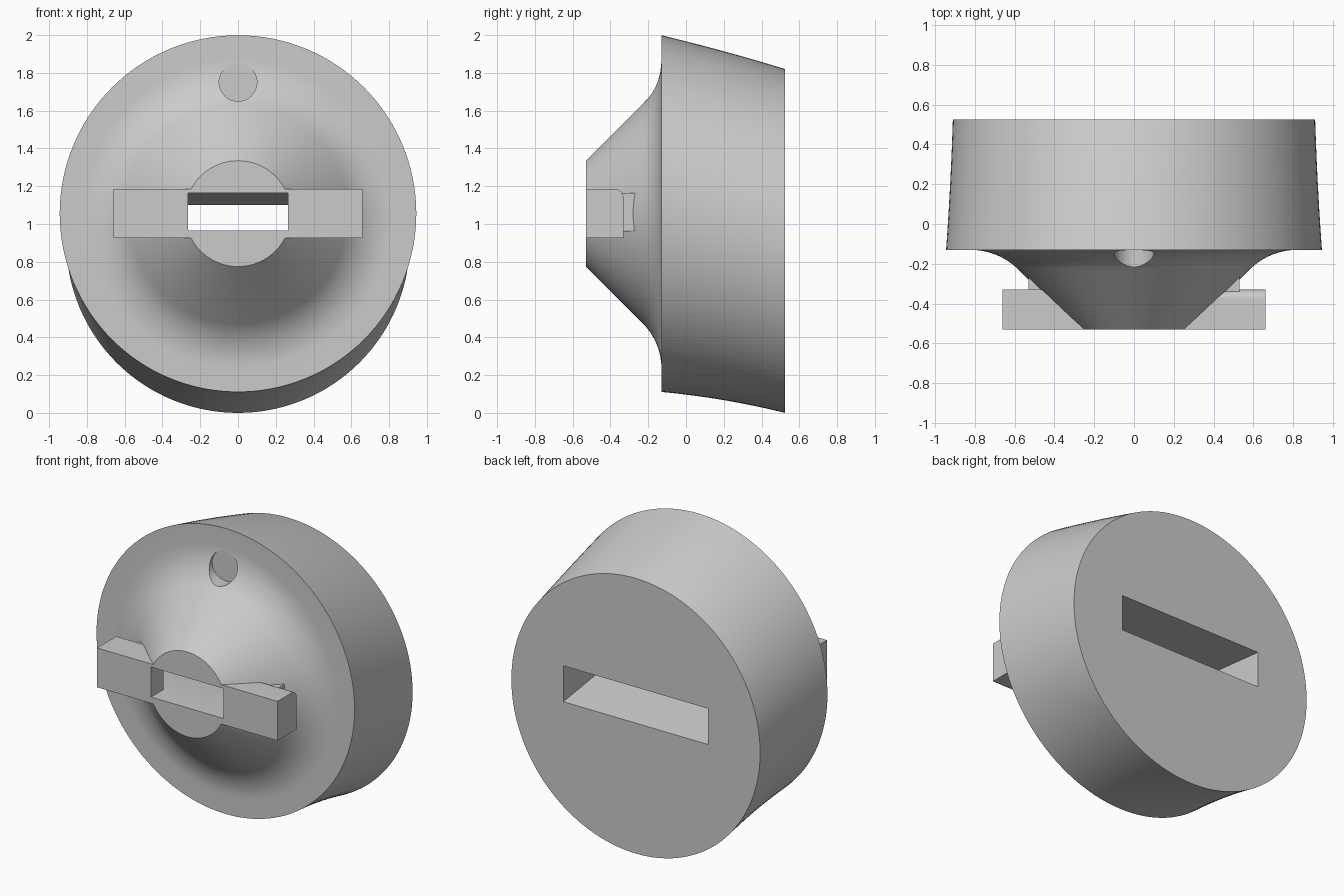
import bpy
import bmesh
import math
from mathutils import Vector

old = bpy.data.objects.get("Cube")
if old:
    bpy.data.objects.remove(old)

grey = bpy.data.materials.new("light grey")
grey.use_nodes = True
COLOUR = (0.6, 0.6, 0.6, 1)
grey.diffuse_color = COLOUR
grey.node_tree.nodes["Principled BSDF"].inputs["Base Color"].default_value = COLOUR

SEGMENTS = 128
AXIS = 1.055       # height of the nozzle axis
FRONT = -0.53      # front plane of nozzle and handles
RIM = -0.13        # front plane of the drum
BACK = 0.525


def loft(name, rings):
    """Skin a list of equal point loops and cap both ends."""
    bm = bmesh.new()
    loops = [[bm.verts.new(p) for p in ring] for ring in rings]
    n = len(loops[0])
    for a, b in zip(loops, loops[1:]):
        for i in range(n):
            j = (i + 1) % n
            bm.faces.new((a[i], a[j], b[j], b[i]))
    bm.faces.new(loops[0])
    bm.faces.new(loops[-1])
    bmesh.ops.recalc_face_normals(bm, faces=bm.faces)
    mesh = bpy.data.meshes.new(name)
    bm.to_mesh(mesh)
    bm.free()
    mesh.materials.append(grey)
    obj = bpy.data.objects.new(name, mesh)
    bpy.context.collection.objects.link(obj)
    return obj


def circle(y, z, r, n=SEGMENTS):
    return [Vector((r * math.sin(math.tau * i / n), y, z + r * math.cos(math.tau * i / n)))
            for i in range(n)]


def rect(y, half_width, low, high):
    return [Vector(p) for p in ((-half_width, y, low), (half_width, y, low),
                                (half_width, y, high), (-half_width, y, high))]


def prism(name, x0, x1, profile):
    """Extrude a (y, z) profile along x."""
    return loft(name, [[Vector((x, y, z)) for y, z in profile] for x in (x0, x1)])


def combine(target, other, operation):
    mod = target.modifiers.new(other.name, 'BOOLEAN')
    mod.operation = operation
    mod.solver = 'EXACT'
    mod.object = other
    bpy.context.view_layer.objects.active = target
    bpy.ops.object.modifier_apply(modifier=mod.name)
    bpy.data.objects.remove(other)


# Body: cone, fillet into the flat rim, then the drum drooping to the back
corner, tangent = 0.68, 0.14
radius = tangent / math.tan(math.pi / 8)
rings = [circle(FRONT, AXIS, 0.28)]
for i in range(13):
    a = math.pi / 4 * (1 - i / 12)
    rings.append(circle(RIM - radius * (1 - math.cos(a)), AXIS,
                        corner + tangent - radius * math.sin(a)))
for i in range(13):
    t = i / 12
    rings.append(circle(RIM + (BACK - RIM) * t,
                        AXIS - 0.145 * (0.75 * t + 0.25 * t * t),
                        0.944 - 0.034 * (1.4 * t - 0.4 * t * t)))
body = loft("cap_body", rings)

# Handles: the left one has a rounded upper back edge
low, high, end, reach = 0.925, 1.185, -0.33, 0.66
square = [(FRONT, low), (end, low), (end, high), (FRONT, high)]
r = 0.05
bend = [(end - r + r * math.cos(a), high - r + r * math.sin(a))
        for a in (math.pi / 2 * i / 8 for i in range(9))]
rounded = [(FRONT, low), (end, low)] + bend + [(FRONT, high)]
combine(body, prism("right_handle", -reach, 0.1, square), 'UNION')
combine(body, prism("left_handle", 0, reach, rounded), 'UNION')

# Slot housing that shows behind the handles
housing = loft("slot_housing", [rect(y, 0.53, 0.965, 1.165) for y in (-0.4, -0.2)])
combine(body, housing, 'UNION')

# Wide slot from the back, narrow opening in the front
slot = [rect(-0.4, 0.52, 0.966, 1.164), rect(-0.25, 0.522, 0.96, 1.162),
        rect(0.15, 0.526, 0.92, 1.138), rect(BACK + 0.05, 0.53, 0.855, 1.095)]
combine(body, loft("slot_cutter", slot), 'DIFFERENCE')
opening = loft("opening_cutter", [rect(y, 0.265, 0.966, 1.164) for y in (-0.6, -0.38)])
combine(body, opening, 'DIFFERENCE')

# Round recess near the top
recess = loft("recess_cutter", [circle(y, 1.75, 0.1, 48) for y in (-0.4, RIM + 0.003)])
combine(body, recess, 'DIFFERENCE')

bpy.ops.object.select_all(action='DESELECT')
body.select_set(True)
bpy.context.view_layer.objects.active = body
bpy.ops.object.shade_smooth_by_angle(angle=math.radians(30))
